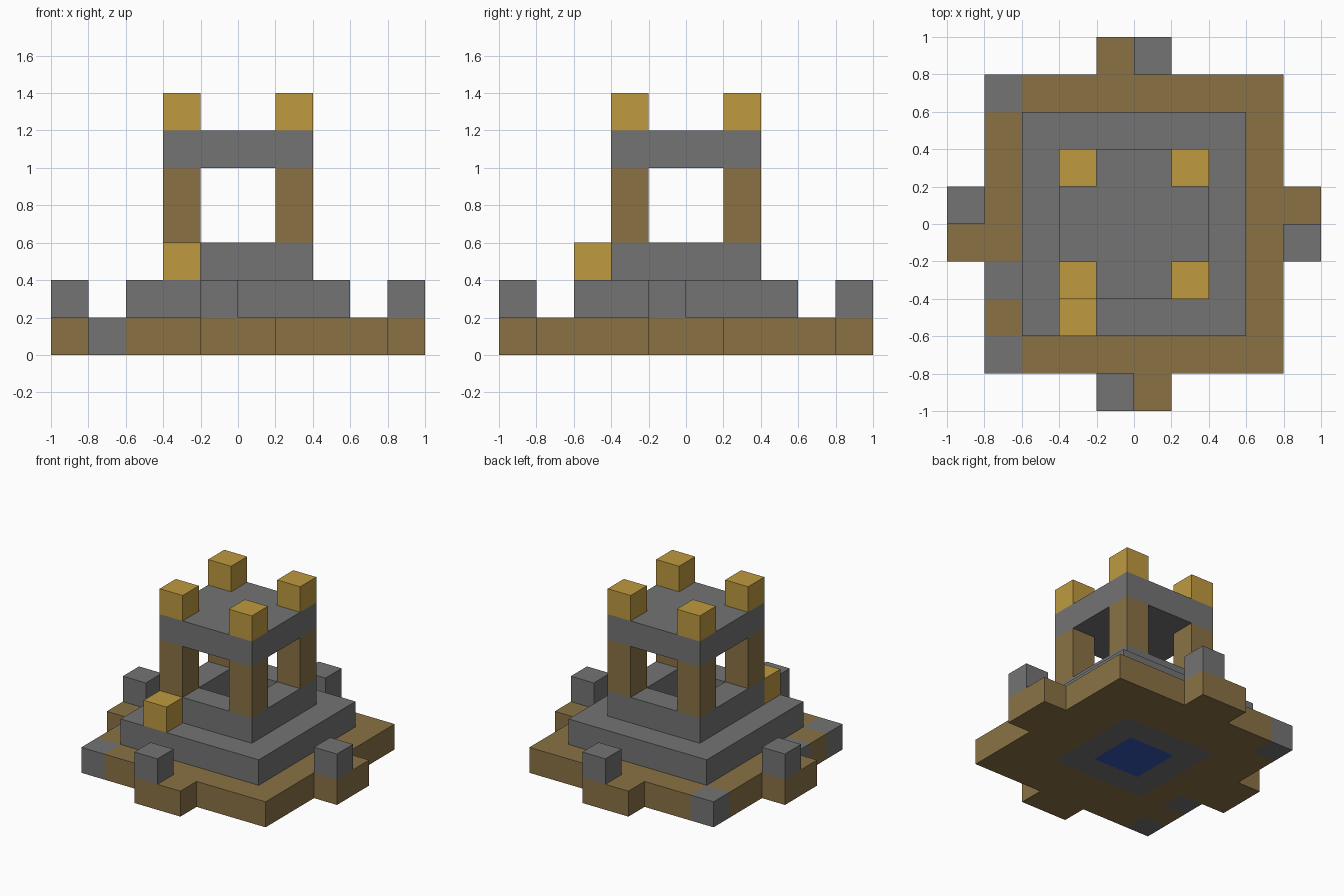
import bpy, bmesh
from mathutils import Matrix, Vector

old = bpy.data.objects.get("Cube")
if old:
    bpy.data.objects.remove(old, do_unlink=True)

U = 0.2  # edge of one block


def material(name, rgb):
    m = bpy.data.materials.new(name)
    m.use_nodes = True
    color = (*rgb, 1.0)
    m.diffuse_color = color
    m.node_tree.nodes["Principled BSDF"].inputs["Base Color"].default_value = color
    return m


stone = material("grey stone", (0.174, 0.174, 0.174))
earth = material("brown earth", (0.254, 0.171, 0.060))
gold = material("gold", (0.521, 0.328, 0.051))
water = material("blue water", (0.037, 0.095, 0.474))


def finish(name, bm, mats):
    mesh = bpy.data.meshes.new(name)
    bm.to_mesh(mesh)
    bm.free()
    for m in mats:
        mesh.materials.append(m)
    obj = bpy.data.objects.new(name, mesh)
    bpy.context.collection.objects.link(obj)
    return obj


def slab(name, z, inside, mats, paint=lambda x, y: 0):
    """One layer of blocks where inside(x, y) holds, coloured per block."""
    bm = bmesh.new()
    bmesh.ops.create_grid(bm, x_segments=10, y_segments=10, size=1,
                          matrix=Matrix.Translation((0, 0, z)))
    out = [f for f in bm.faces if not inside(*f.calc_center_median().xy)]
    bmesh.ops.delete(bm, geom=out, context='FACES')
    res = bmesh.ops.extrude_face_region(bm, geom=bm.faces[:], use_keep_orig=True)
    verts = [g for g in res["geom"] if isinstance(g, bmesh.types.BMVert)]
    bmesh.ops.translate(bm, verts=verts, vec=Vector((0, 0, U)))
    bmesh.ops.recalc_face_normals(bm, faces=bm.faces[:])
    for f in bm.faces:
        c = f.calc_center_median() - f.normal * U / 2
        f.material_index = paint(c.x, c.y)
    return finish(name, bm, mats)


def block(name, x, y, z, mat, height=U):
    """A square column standing at height z."""
    bm = bmesh.new()
    bmesh.ops.create_cube(bm, size=1, matrix=Matrix.Translation((x, y, z + height / 2))
                          @ Matrix.Diagonal((U, U, height, 1)))
    return finish(name, bm, [mat])


def reach(x, y):
    return max(abs(x), abs(y))


# Base: square with a two-block tab on each side, stone floor and pool
def base_shape(x, y):
    return reach(x, y) < 0.8 or min(abs(x), abs(y)) < 0.2


def base_paint(x, y):
    if reach(x, y) < 0.2:
        return 2
    if reach(x, y) < 0.4:
        return 1
    # odd stones along the left-hand edge
    odd = any(abs(y - v) < 0.05 for v in (0.7, -0.3, -0.7))
    return 1 if abs(x + 0.7) < 0.05 and odd else 0


slab("base", 0, base_shape, [earth, stone, water], base_paint)

# Stepped rim around the open shaft
slab("lower_step", U, lambda x, y: 0.2 < reach(x, y) < 0.6, [stone])
slab("upper_step", 2 * U, lambda x, y: 0.2 < reach(x, y) < 0.4, [stone])

# Stone posts on the tabs, in rotational order
for side, x, y in (("front", -0.1, -0.9), ("right", -0.9, 0.1),
                   ("back", 0.1, 0.9), ("left", 0.9, -0.1)):
    block(side + "_post", x, y, U, stone)

# Gold block on the front step
block("step_block", -0.3, -0.5, 2 * U, gold)

# Pillars, roof and roof caps
for sx, xn in ((-1, "right"), (1, "left")):
    for sy, yn in ((-1, "front"), (1, "back")):
        block(f"{yn}_{xn}_pillar", 0.3 * sx, 0.3 * sy, 3 * U, earth, 2 * U)
        block(f"{yn}_{xn}_cap", 0.3 * sx, 0.3 * sy, 6 * U, gold)
slab("roof", 5 * U, lambda x, y: reach(x, y) < 0.4, [stone])
